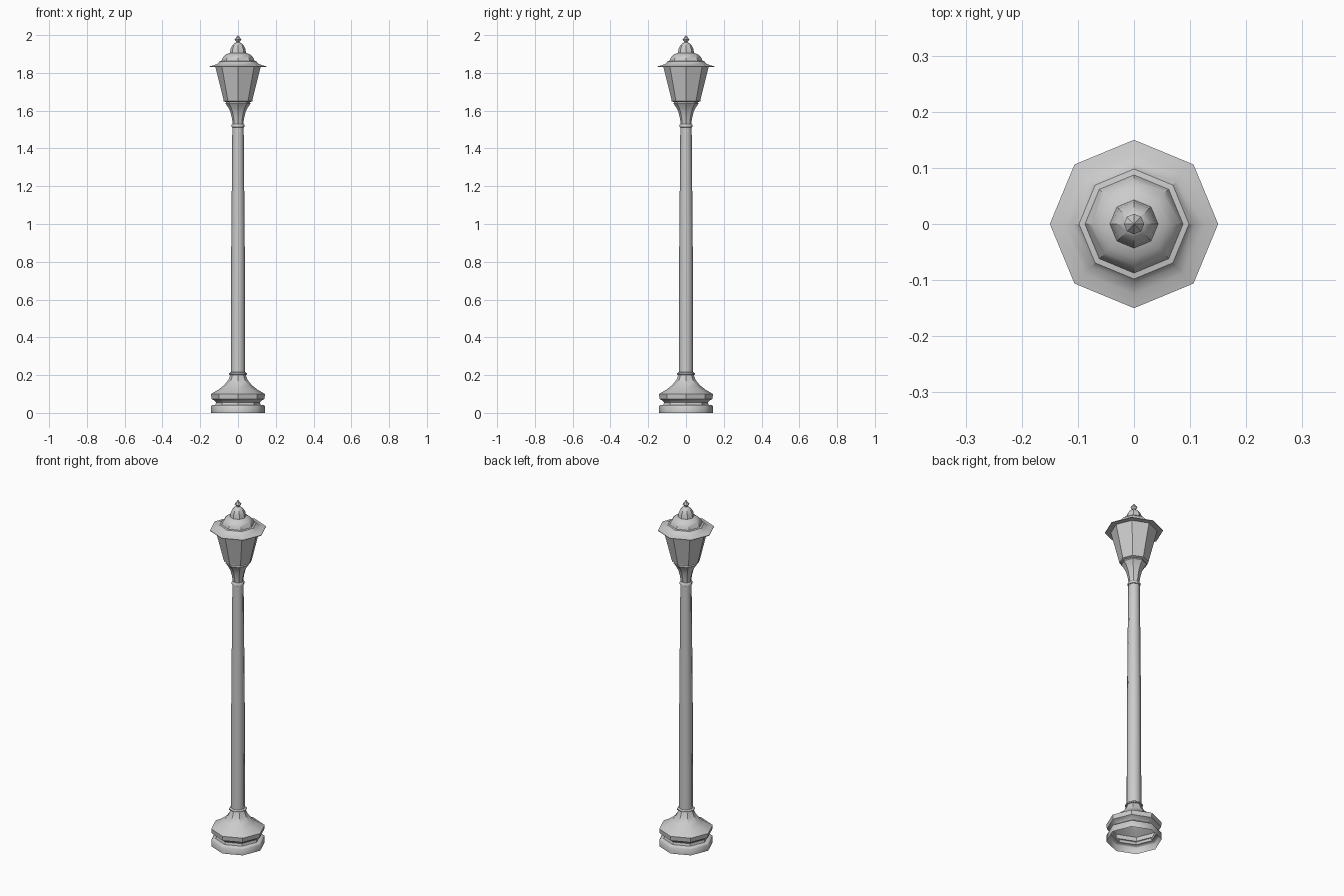
import bpy, bmesh, math

if "Cube" in bpy.data.objects:
    bpy.data.objects.remove(bpy.data.objects["Cube"], do_unlink=True)

SIDES = 8
grey = bpy.data.materials.new("cast_metal_grey")
grey.use_nodes = True
grey.diffuse_color = (0.6, 0.6, 0.6, 1)
grey.node_tree.nodes["Principled BSDF"].inputs["Base Color"].default_value = (0.6, 0.6, 0.6, 1)


def lathe(name, profile, smooth=30, panel=None):
    """Sweep a (radius, height) profile round z as an octagon with a corner on +x."""
    bm = bmesh.new()
    rings = []
    for r, z in profile:
        if r == 0:
            rings.append([bm.verts.new((0, 0, z))] * SIDES)
        else:
            angles = [2 * math.pi * i / SIDES for i in range(SIDES)]
            rings.append([bm.verts.new((r * math.cos(a), r * math.sin(a), z)) for a in angles])
    for low, high in zip(rings, rings[1:]):
        for i in range(SIDES):
            j = (i + 1) % SIDES
            corners = dict.fromkeys((low[i], low[j], high[j], high[i]))
            bm.faces.new(list(corners))
    if panel:
        bmesh.ops.inset_individual(bm, faces=bm.faces[:], thickness=panel, depth=-panel / 2)
    mesh = bpy.data.meshes.new(name)
    bm.to_mesh(mesh)
    bm.free()
    mesh.materials.append(grey)
    obj = bpy.data.objects.new(name, mesh)
    bpy.context.collection.objects.link(obj)
    bpy.ops.object.select_all(action="DESELECT")
    obj.select_set(True)
    bpy.context.view_layer.objects.active = obj
    bpy.ops.object.shade_smooth_by_angle(angle=math.radians(smooth))
    return obj


# Foot: open-bottomed plinth, waist and flared skirt
lathe("plinth", [(0.143, 0), (0.143, 0.036), (0.138, 0.041), (0.12, 0.043)], smooth=50)
lathe("base_waist", [(0.12, 0.043), (0.116, 0.056), (0.125, 0.066), (0.14, 0.074), (0.143, 0.1)])
lathe("base_skirt", [(0.143, 0.1), (0.105, 0.122), (0.073, 0.147), (0.052, 0.173), (0.04, 0.203)])

# Post with its collars
lathe("lower_collar", [(0.038, 0.2), (0.047, 0.203), (0.047, 0.21), (0.037, 0.216)], smooth=50)
lathe("post", [(0.038, 0.2), (0.036, 0.85), (0.03, 1.52)], smooth=50)
lathe("upper_collar", [(0.028, 1.51), (0.034, 1.513), (0.034, 1.525), (0.028, 1.53)], smooth=50)

# Lantern holder, seat ring and panelled body
lathe("lantern_holder", [(0.028, 1.528), (0.032, 1.56), (0.041, 1.595),
                         (0.055, 1.622), (0.066, 1.637), (0.064, 1.645)])
lathe("lantern_seat", [(0, 1.643), (0.06, 1.643), (0.076, 1.65), (0.076, 1.658), (0, 1.658)])
lathe("lantern_body", [(0.076, 1.655), (0.12, 1.832)], panel=0.005)

# Roof: broad brim, step, dome and cap
lathe("roof_brim", [(0.1, 1.832), (0.15, 1.832), (0.15, 1.835), (0.125, 1.841), (0.108, 1.849),
                    (0.098, 1.861), (0.086, 1.863)])
lathe("roof_dome", [(0.088, 1.861), (0.083, 1.876), (0.074, 1.889), (0.06, 1.9), (0.043, 1.906)])
lathe("roof_cap", [(0.043, 1.905), (0.039, 1.928), (0.031, 1.945), (0.019, 1.957), (0.008, 1.962)])

# Pointed finial
lathe("finial", [(0.008, 1.955), (0.008, 1.965), (0.018, 1.976), (0.01, 1.987), (0, 2)])
